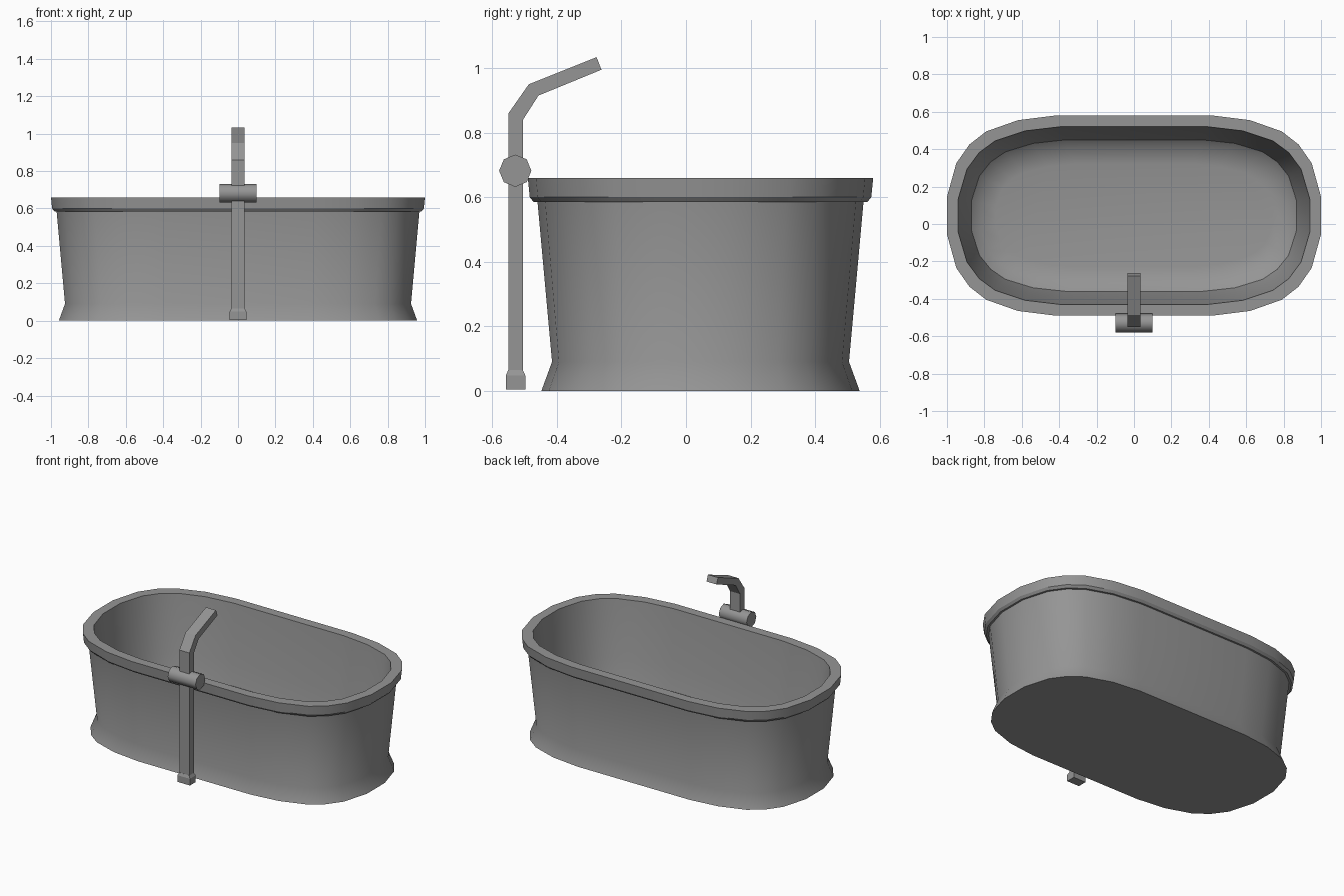
import bpy
import bmesh
import math

cube = bpy.data.objects.get("Cube")
if cube:
    bpy.data.objects.remove(cube, do_unlink=True)

grey = bpy.data.materials.new("mid grey")
grey.use_nodes = True
colour = (0.3, 0.3, 0.3, 1)
grey.diffuse_color = colour
grey.node_tree.nodes["Principled BSDF"].inputs["Base Color"].default_value = colour


def finish(name, bm, angle=None):
    """Turn a bmesh into a named object, smoothing it below the given angle."""
    bmesh.ops.recalc_face_normals(bm, faces=bm.faces)
    mesh = bpy.data.meshes.new(name)
    bm.to_mesh(mesh)
    bm.free()
    mesh.materials.append(grey)
    obj = bpy.data.objects.new(name, mesh)
    bpy.context.collection.objects.link(obj)
    if angle:
        bpy.ops.object.select_all(action='DESELECT')
        obj.select_set(True)
        bpy.context.view_layer.objects.active = obj
        bpy.ops.object.shade_smooth_by_angle(angle=math.radians(angle))
    return obj


def loft(name, rings, angle=None):
    """Bridge matching rings of points and cap both ends."""
    bm = bmesh.new()
    loops = [[bm.verts.new(p) for p in ring] for ring in rings]
    for a, b in zip(loops, loops[1:]):
        for i in range(len(a)):
            j = (i + 1) % len(a)
            bm.faces.new((a[i], a[j], b[j], b[i]))
    bm.faces.new(loops[0][::-1])
    bm.faces.new(loops[-1])
    return finish(name, bm, angle)


# Rounded plan of the tub: one quarter, mirrored to a full loop
QUARTER = [(1, .1), (.95, .28), (.88, .38), (.79, .45), (.62, .51), (.42, .535)]
half = QUARTER + [(-x, y) for x, y in reversed(QUARTER)]
PLAN = half + [(-x, -y) for x, y in half]
TUB_Y = 0.045


def tub_ring(inset, z):
    sx, sy = 1 - inset, 1 - inset / .535
    return [(x * sx, TUB_Y + y * sy, z) for x, y in PLAN]


# Tub: flared foot, outer wall, rim, inner wall and floor in one shell
TUB_PROFILE = [(.042, 0), (.075, .09), (.03, .585), (.018, .585), (.006, .6),
               (0, .66), (.06, .66), (.1, .3), (.13, .16), (.18, .115), (.26, .1)]
loft("bathtub", [tub_ring(inset, z) for inset, z in TUB_PROFILE], 32)

# Faucet pipe: bent side outline extruded across its width
PIPE = [(-.55, .05), (-.505, .05), (-.505, .84), (-.457, .915), (-.262, .995),
        (-.277, 1.034), (-.487, .95), (-.55, .86)]
loft("faucet_pipe", [[(x, y, z) for y, z in PIPE] for x in (-.036, .036)])


# Square foot under the pipe, tapering at its top
def foot_ring(hx, hy, z):
    return [(sx * hx, -.528 + sy * hy, z)
            for sx, sy in ((-1, -1), (1, -1), (1, 1), (-1, 1))]


loft("faucet_foot", [foot_ring(.045, .03, .005), foot_ring(.045, .03, .048),
                     foot_ring(.036, .0225, .065)])

# Eight-sided valve body lying across the pipe
VALVE = [(-.529 + .05 * math.sin(i * math.tau / 8), .682 + .05 * math.cos(i * math.tau / 8))
         for i in range(8)]
loft("faucet_valve", [[(x, y, z) for y, z in VALVE] for x in (-.1, .1)], 50)
